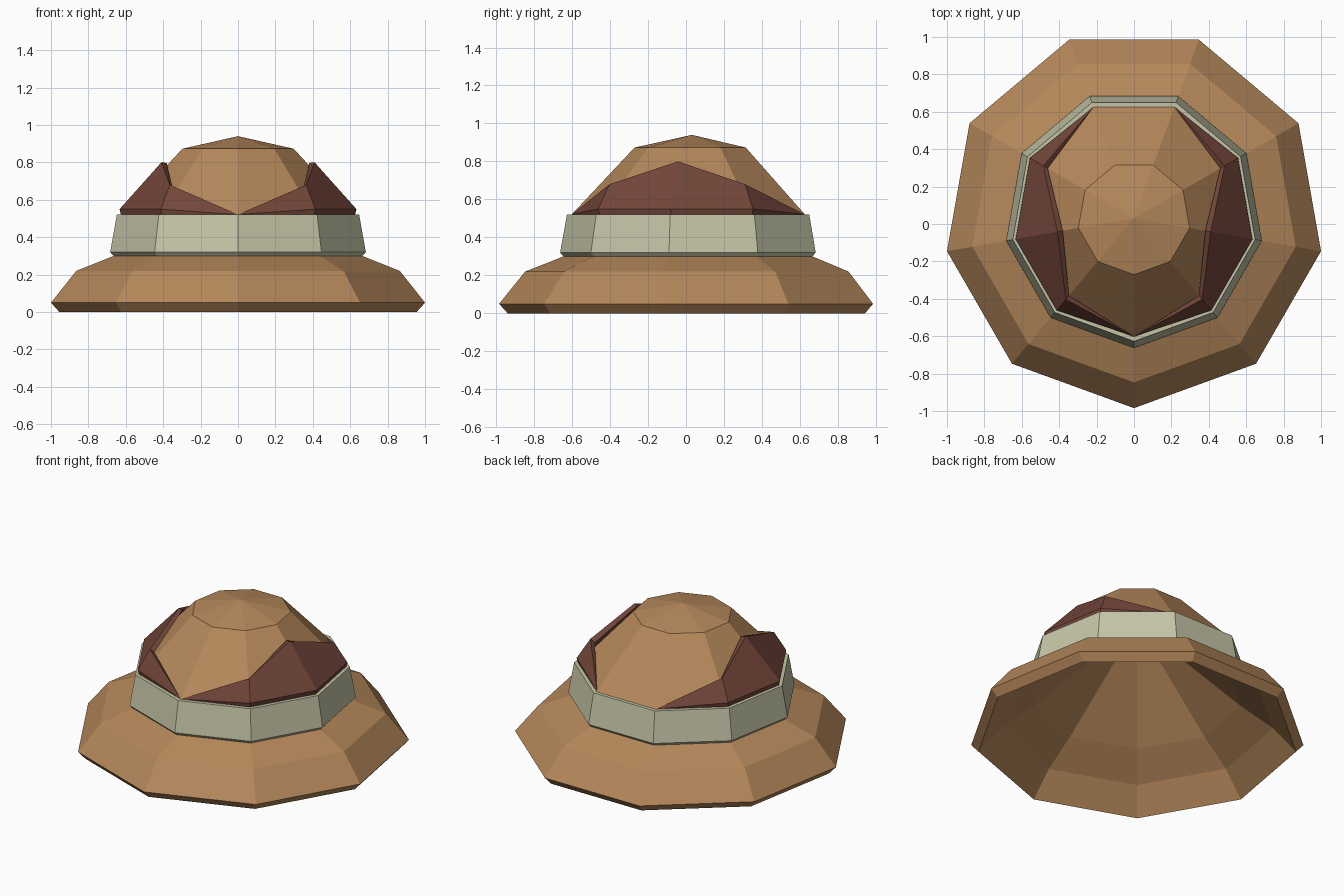
import bpy, bmesh, math

if "Cube" in bpy.data.objects:
    bpy.data.objects.remove(bpy.data.objects["Cube"])

SIDES = 9
CY = 0.031  # axis of the nine-sided body


def material(name, rgb):
    m = bpy.data.materials.new(name)
    m.diffuse_color = (*rgb, 1)
    m.use_nodes = True
    m.node_tree.nodes["Principled BSDF"].inputs["Base Color"].default_value = m.diffuse_color
    return m


TAN = material("tan_felt", (0.465, 0.246, 0.104))
CREAM = material("grey_cream", (0.56, 0.56, 0.39))
DARK = material("dark_red_brown", (0.171, 0.061, 0.042))


def polar(r, z, deg):
    a = math.radians(deg)
    return (r * math.cos(a), CY + r * math.sin(a), z)


def finish(bm, name, mat):
    bmesh.ops.remove_doubles(bm, verts=bm.verts, dist=1e-5)
    bmesh.ops.recalc_face_normals(bm, faces=bm.faces)
    me = bpy.data.meshes.new(name)
    bm.to_mesh(me)
    bm.free()
    me.materials.append(mat)
    ob = bpy.data.objects.new(name, me)
    bpy.context.collection.objects.link(ob)
    return ob


def lathe(name, profile, mat, closed=False):
    """Revolve (radius, z) points into a flat nine-sided shell."""
    bm = bmesh.new()
    pts = profile + profile[:1] if closed else profile
    for k in range(SIDES):
        a, b = -90 + 40 * k, -50 + 40 * k
        for (r0, z0), (r1, z1) in zip(pts, pts[1:]):
            quad = [polar(r0, z0, a), polar(r0, z0, b),
                    polar(r1, z1, b), polar(r1, z1, a)]
            if r0 == 0:
                quad.pop(1)
            elif r1 == 0:
                quad.pop(2)
            bm.faces.new([bm.verts.new(p) for p in quad])
    return finish(bm, name, mat)


# Crown and brim: outside from apex to rim, then the hollow inside
lathe("hat_body", [(0, 0.94), (0.302, 0.873), (0.634, 0.52),
                   (0.67, 0.302), (0.878, 0.22), (1.0154, 0.05), (0.97, 0),
                   (0.83, 0.15), (0.63, 0.285), (0, 0.79)], TAN)

# Band around the crown
lathe("hat_band", [(0.64, 0.305), (0.675, 0.30), (0.694, 0.32),
                   (0.658, 0.52), (0.62, 0.52)], CREAM, closed=True)

# Side panels: raised plates rising to a peak at each side
# angle: (outer radius, outer z, inner radius, inner z)
PEAKS = {-50: (0.567, 0.68, 0.54, 0.655), -10: (0.416, 0.80, 0.387, 0.797),
         30: (0.560, 0.68, 0.533, 0.655)}


def panel(name, side):
    bm = bmesh.new()

    def vert(r, z, deg):
        x, y, z = polar(r, z, deg)
        return bm.verts.new((side * x, y, z))

    rings = []
    for deg, (r, z, rb, zb) in PEAKS.items():
        rings.append([vert(0.60, 0.515, deg), vert(0.636, 0.521, deg),
                      vert(0.643, 0.55, deg), vert(r, z, deg), vert(rb, zb, deg)])
    for a, b in zip(rings, rings[1:]):
        for i in range(5):
            j = (i + 1) % 5
            bm.faces.new((a[i], a[j], b[j], b[i]))
    # pointed ends at the front and back
    for ring, deg in ((rings[0], -90), (rings[-1], 70)):
        tip = vert(0.632, 0.521, deg)
        for i in range(5):
            bm.faces.new((ring[i], ring[(i + 1) % 5], tip))
    finish(bm, name, DARK)


panel("right_side_panel", 1)
panel("left_side_panel", -1)
